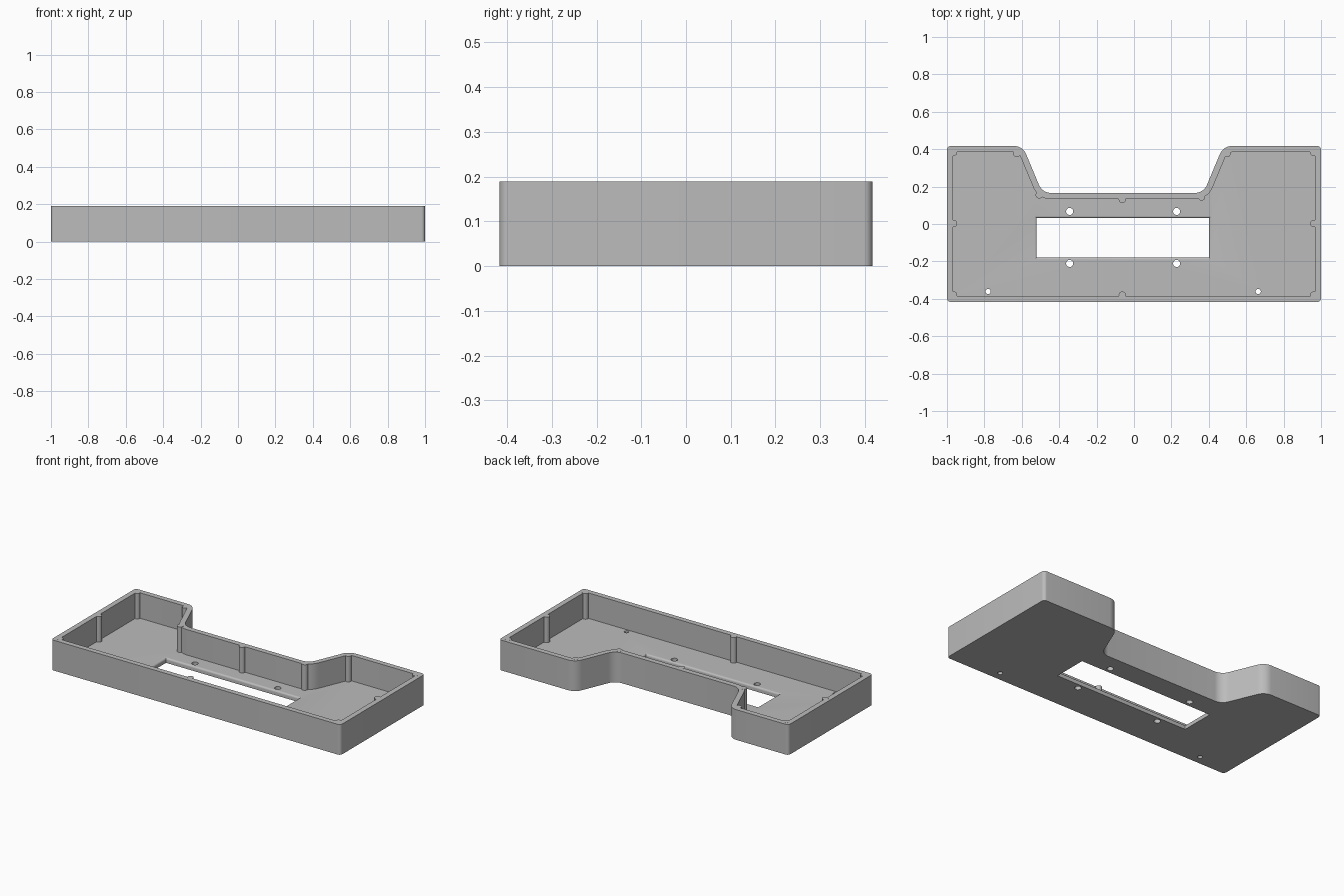
import bpy, bmesh, math
from mathutils import Vector

cube = bpy.data.objects.get("Cube")
if cube:
    bpy.data.objects.remove(cube)

HEIGHT, FLOOR, WALL = 0.189, 0.03, 0.033

grey = bpy.data.materials.new("plain_grey")
grey.use_nodes = True
COLOUR = (0.5, 0.5, 0.5, 1)
grey.diffuse_color = COLOUR
grey.node_tree.nodes["Principled BSDF"].inputs["Base Color"].default_value = COLOUR


def rounded(corners, radii, steps=8):
    """Replace each corner of a polygon by a tangent arc."""
    pts, n = [], len(corners)
    for i, r in enumerate(radii):
        p = Vector(corners[i])
        a = (Vector(corners[i - 1]) - p).normalized()
        b = (Vector(corners[(i + 1) % n]) - p).normalized()
        if r <= 0:
            pts.append(p)
            continue
        half = a.angle(b) / 2
        centre = p + (a + b).normalized() * r / math.sin(half)
        start = p + a * r / math.tan(half) - centre
        end = p + b * r / math.tan(half) - centre
        turn = math.pi - 2 * half
        for k in range(steps + 1):
            t = k / steps
            pts.append(centre + (start * math.sin((1 - t) * turn)
                                 + end * math.sin(t * turn)) / math.sin(turn))
    return pts


def inset(corners, d):
    """Move each edge of a counter-clockwise polygon inwards."""
    out, n = [], len(corners)
    for i in range(n):
        p = Vector(corners[i])
        e0 = (p - Vector(corners[i - 1])).normalized()
        e1 = (Vector(corners[(i + 1) % n]) - p).normalized()
        n0, n1 = Vector((-e0.y, e0.x)), Vector((-e1.y, e1.x))
        out.append(p + (n0 + n1) * d / (1 + n0.dot(n1)))
    return out


def loft(name, layers):
    """Closed solid through (outline, z) layers."""
    bm = bmesh.new()
    rings = [[bm.verts.new((p[0], p[1], z)) for p in pts] for pts, z in layers]
    n = len(rings[0])
    bm.faces.new(rings[0][::-1])
    bm.faces.new(rings[-1])
    for low, high in zip(rings, rings[1:]):
        for i in range(n):
            j = (i + 1) % n
            bm.faces.new((low[i], low[j], high[j], high[i]))
    bmesh.ops.recalc_face_normals(bm, faces=bm.faces)
    mesh = bpy.data.meshes.new(name)
    bm.to_mesh(mesh)
    bm.free()
    mesh.materials.append(grey)
    obj = bpy.data.objects.new(name, mesh)
    bpy.context.collection.objects.link(obj)
    return obj


def circle(x, y, r, n=24):
    return [(x + r * math.cos(k * math.tau / n), y + r * math.sin(k * math.tau / n))
            for k in range(n)]


def smooth(obj):
    bpy.ops.object.select_all(action="DESELECT")
    obj.select_set(True)
    bpy.context.view_layer.objects.active = obj
    bpy.ops.object.shade_smooth_by_angle(angle=math.radians(30))


# Tray outline with a notch in the back
D = 0.417
outline = [(-1, -D), (1, -D), (1, D), (0.477, D), (0.372, 0.166),
           (-0.49, 0.166), (-0.595, D), (-1, D)]
outer_radii = [0.02, 0.02, 0.02, 0.07, 0.07, 0.07, 0.07, 0.02]
inner_radii = [0, 0, 0, 0.04, 0.1, 0.1, 0.04, 0]
outer = rounded(outline, outer_radii)
tray = loft("tray", [(outer, 0), (outer, HEIGHT)])

# Cavity
inner = rounded(inset(outline, WALL), inner_radii)
cutters = [loft("cavity_cutter", [(inner, FLOOR), (inner, HEIGHT + 0.1)])]

# Window with a rounded upper edge
window = [(-0.52, -0.179), (0.402, -0.179), (0.402, 0.032), (-0.52, 0.032)]
FILLET = 0.012
layers = [(window, -0.1)]
for k in range(6):
    a = k / 5 * math.pi / 2
    layers.append((inset(window, -FILLET * (1 - math.cos(a))),
                   FLOOR - FILLET + FILLET * math.sin(a)))
layers.append((layers[-1][0], FLOOR + 0.05))
cutters.append(loft("window_cutter", layers))

# Screw holes through the floor
holes = [(x, y, 0.019) for x in (-0.344, 0.228) for y in (-0.211, 0.067)]
holes += [(x, -0.361, 0.014) for x in (-0.78, 0.664)]
for x, y, r in holes:
    ring = circle(x, y, r)
    cutters.append(loft("hole_cutter", [(ring, -0.1), (ring, 0.1)]))

for cutter in cutters:
    cutter.hide_render = True
    mod = tray.modifiers.new("cut", "BOOLEAN")
    mod.operation, mod.solver, mod.object = "DIFFERENCE", "EXACT", cutter
    bpy.context.view_layer.objects.active = tray
    bpy.ops.object.modifier_apply(modifier=mod.name)
    bpy.data.objects.remove(cutter)
smooth(tray)

# Screw posts along the walls
posts = [(x, y) for x in (-0.964, 0.961) for y in (-0.38, 0.003, 0.383)]
posts += [(-0.063, -0.38), (-0.063, 0.131), (-0.627, 0.377), (0.498, 0.377),
          (-0.507, 0.155), (0.362, 0.144)]
for x, y in posts:
    ring = circle(x, y, 0.019)
    smooth(loft("screw_post", [(ring, FLOOR - 0.005), (ring, HEIGHT + 0.0005)]))
